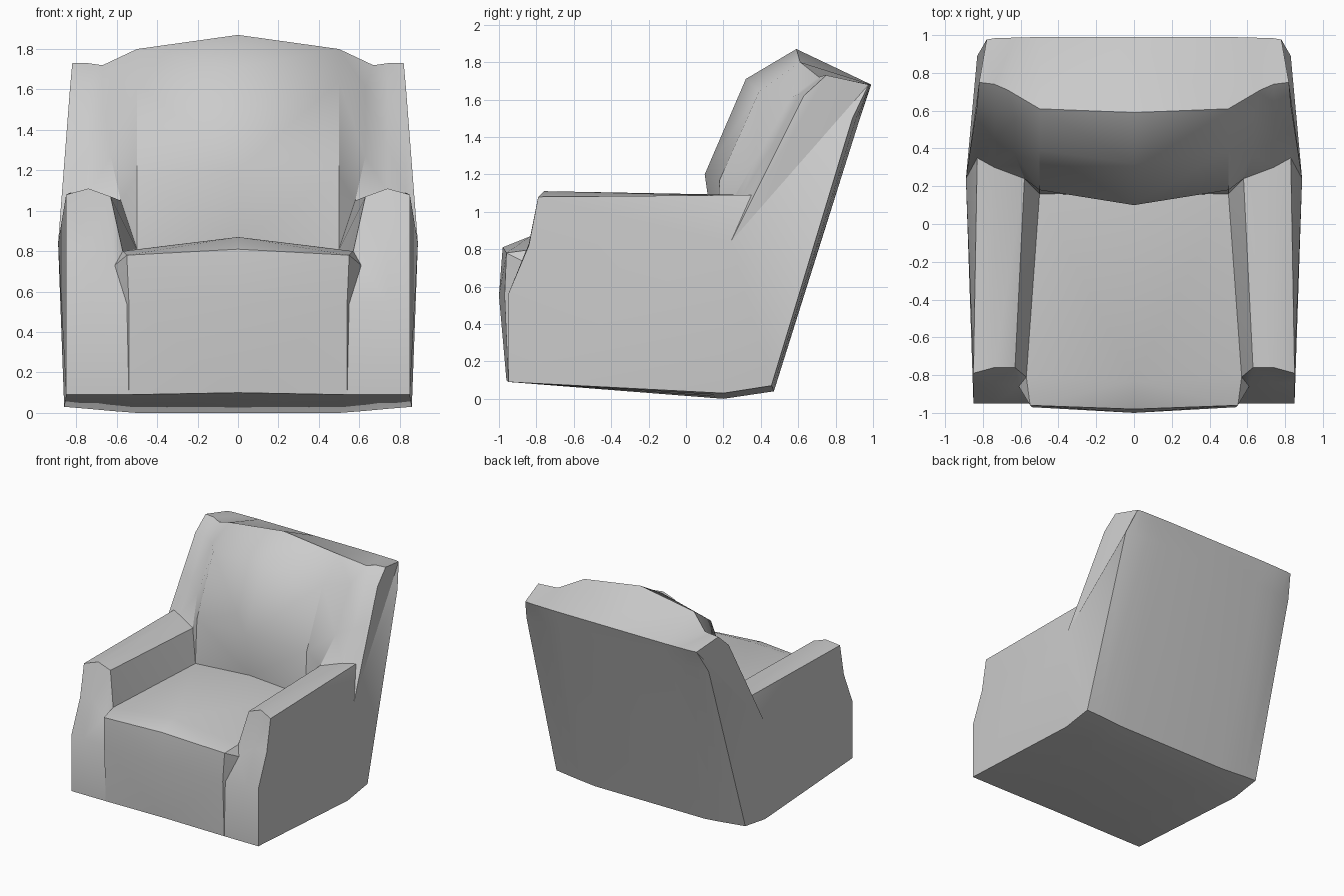
import bpy
import bmesh
from math import radians
from mathutils import Vector

CM = 0.01  # profiles below are written in hundredths of a unit

default_cube = bpy.data.objects.get("Cube")
if default_cube:
    bpy.data.objects.remove(default_cube, do_unlink=True)


def make_material(name, colour):
    material = bpy.data.materials.new(name)
    material.use_nodes = True
    material.diffuse_color = colour
    material.node_tree.nodes["Principled BSDF"].inputs["Base Color"].default_value = colour
    return material


def rear_and_underside(tuck, lift):
    """Sloping rear panel and shallow underside, shared by every section."""
    return [(99 - tuck / 3, 168), (93 - tuck, 150), (47 - tuck / 3, 4 + lift), (20, lift)]


def section(x, front, seat, backrest, tuck=0, lift=0, shifts=None):
    """Closed side profile at one width; shifts moves single points sideways."""
    profile = front + seat + backrest + rear_and_underside(tuck, lift)
    shifts = shifts or {}
    return [Vector((x + shifts.get(i, 0), y, z)) * CM for i, (y, z) in enumerate(profile)]


def mirrored(points):
    return [Vector((-p.x, p.y, p.z)) for p in points]


def loft(name, half_sections, side_bulge, material):
    """Skin the sections from side to side and close both ends with a fan."""
    sections = [mirrored(s) for s in reversed(half_sections[1:])] + half_sections
    bm = bmesh.new()
    rings = [[bm.verts.new(p) for p in s] for s in sections]
    count = len(rings[0])
    for ring, following in zip(rings, rings[1:]):
        for i in range(count):
            j = (i + 1) % count
            bm.faces.new((ring[i], ring[j], following[j], following[i]))
    for ring, centre in ((rings[0], mirrored([side_bulge])[0]), (rings[-1], side_bulge)):
        hub = bm.verts.new(centre)
        for i in range(count):
            bm.faces.new((ring[i], ring[(i + 1) % count], hub))
    bmesh.ops.triangulate(bm, faces=bm.faces[:], quad_method='SHORT_EDGE')
    bmesh.ops.recalc_face_normals(bm, faces=bm.faces[:])
    mesh = bpy.data.meshes.new(name)
    bm.to_mesh(mesh)
    bm.free()
    mesh.materials.append(material)
    chair = bpy.data.objects.new(name, mesh)
    bpy.context.collection.objects.link(chair)
    return chair


# Middle of the seat cushion and backrest
middle = section(0, front=[(-96, 10), (-100, 55), (-98, 81)],
                 seat=[(-83, 87), (15, 85)],
                 backrest=[(10, 120), (32, 171), (59, 187)])

# Cushion edge, at the foot of the inner arm wall
cushion_edge = section(50, front=[(-95, 9), (-97, 55), (-96, 78)],
                       seat=[(-81, 80), (16, 81)],
                       backrest=[(18, 117), (39, 164), (61, 180)],
                       shifts={0: 4, 1: 4, 2: 5, 3: 7})

# Top of the inner arm wall, rising into the backrest wing
inner_arm = section(63, front=[(-95, 9), (-95, 54), (-86, 73)],
                    seat=[(-76, 107), (24, 105)],
                    backrest=[(37, 127), (56, 161), (71, 172)], tuck=1, lift=1,
                    shifts={1: -8, 2: -2, 4: -5, 7: 4})

# Crest of the arm
arm_crest = section(74, front=[(-95, 9), (-95, 55), (-84, 83)],
                    seat=[(-76, 111), (30, 109)],
                    backrest=[(44, 132), (61, 163), (74, 173)], tuck=2, lift=2)

# Outer edge of the arm and wing
outer_side = section(85, front=[(-95, 9), (-95, 56), (-84, 82)],
                     seat=[(-79, 108), (35, 109)],
                     backrest=[(49, 135), (63, 162), (75, 173)], tuck=4, lift=3,
                     shifts={4: -2, 5: -2, 6: -2, 7: -3, 8: -7, 9: -2, 10: 1, 11: 1})

# Upholstered shell with gently bulging sides
upholstery = make_material("light_grey_upholstery", (0.6, 0.6, 0.6, 1))
armchair = loft("armchair", [middle, cushion_edge, inner_arm, arm_crest, outer_side],
                Vector((89, 24, 84)) * CM, upholstery)

# Soft surfaces with crisp seams
bpy.ops.object.select_all(action='DESELECT')
armchair.select_set(True)
bpy.context.view_layer.objects.active = armchair
bpy.ops.object.shade_smooth_by_angle(angle=radians(35))
